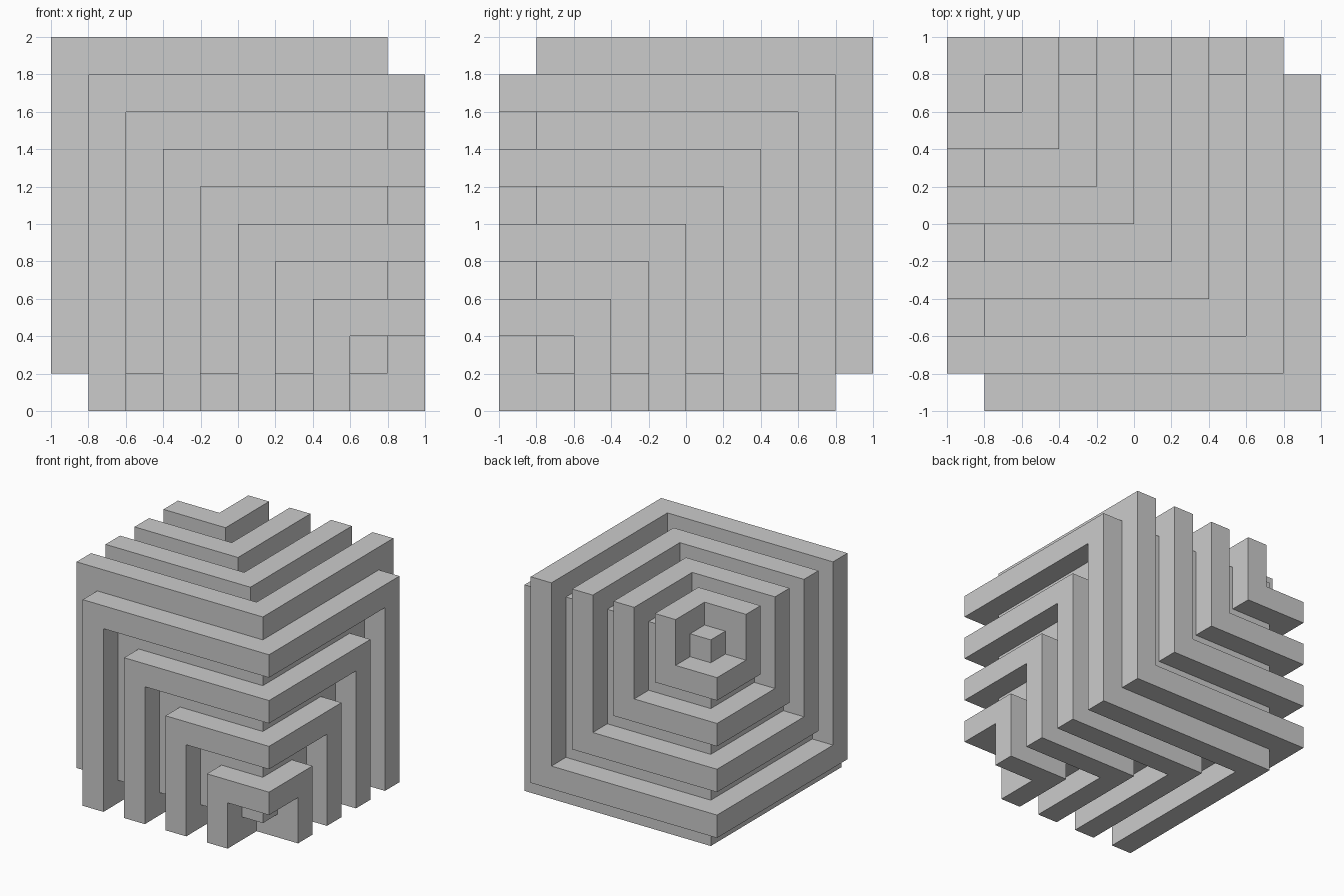
import bpy, bmesh
from math import radians
from itertools import product
from mathutils import Vector

if "Cube" in bpy.data.objects:
    bpy.data.objects.remove(bpy.data.objects["Cube"])

N = 10          # grid cells per side
S = 2.0 / N     # cell size


def to_world(p):
    # grid origin is the back-left-top corner of the cube
    return Vector((-1 + S * p[0], 1 - S * p[1], 2 - S * p[2]))


def build_cells(name, cells):
    """Make one clean shell around a set of grid cells."""
    bm = bmesh.new()
    verts = {}

    def vert(p):
        if p not in verts:
            verts[p] = bm.verts.new(to_world(p))
        return verts[p]

    for cell in cells:
        for axis, side in product(range(3), (0, 1)):
            neighbour = list(cell)
            neighbour[axis] += 2 * side - 1
            if tuple(neighbour) in cells:
                continue
            u, v = (axis + 1) % 3, (axis + 2) % 3
            corners = []
            for du, dv in ((0, 0), (1, 0), (1, 1), (0, 1)):
                p = list(cell)
                p[axis] += side
                p[u] += du
                p[v] += dv
                corners.append(vert(tuple(p)))
            bm.faces.new(corners if side else corners[::-1])
    # merge the cell faces into long flat bars
    bmesh.ops.dissolve_limit(bm, angle_limit=radians(1),
                             verts=bm.verts[:], edges=bm.edges[:])
    mesh = bpy.data.meshes.new(name)
    bm.to_mesh(mesh)
    bm.free()
    obj = bpy.data.objects.new(name, mesh)
    bpy.context.collection.objects.link(obj)


# nested zigzag rings around the cube's long diagonal, every second step open
for step in (2, 4, 6, 8):
    ring = {c for c in product(range(N), repeat=3) if max(c) - min(c) == step}
    build_cells(f"zigzag_ring_{step // 2}", ring)

# small core cubes along the diagonal, inset from both corners
for i in range(1, N - 1):
    build_cells(f"core_cube_{i}", {(i, i, i)})
